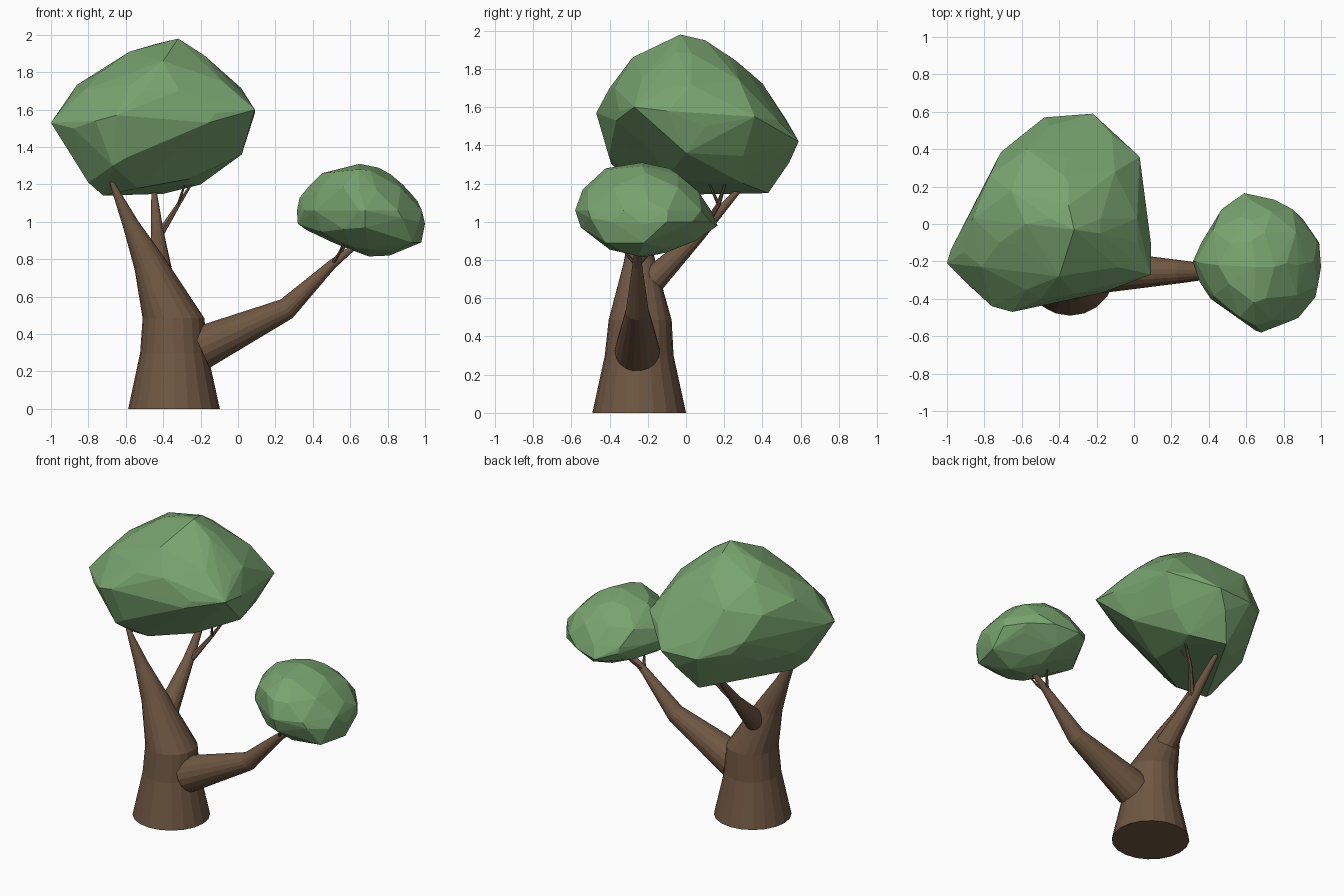
import bpy, bmesh
from mathutils import Vector


def material(name, rgb):
    m = bpy.data.materials.new(name)
    m.diffuse_color = (*rgb, 1)
    return m


BARK = material("bark", (0.16, 0.095, 0.055))
LEAF = material("leaves", (0.19, 0.37, 0.16))


def finish(name, bm, mat):
    bmesh.ops.recalc_face_normals(bm, faces=bm.faces[:])
    me = bpy.data.meshes.new(name)
    bm.to_mesh(me)
    bm.free()
    ob = bpy.data.objects.new(name, me)
    bpy.context.collection.objects.link(ob)
    me.materials.append(mat)
    return ob


def limb(name, path, sides, upright=0):
    """Tapered tube through (x, y, z, radius) points; first `upright` rings stay level."""
    bm = bmesh.new()
    pts = [Vector(p[:3]) for p in path]
    rings = []
    for i, p in enumerate(pts):
        d = pts[min(i + 1, len(pts) - 1)] - pts[max(i - 1, 0)]
        up = Vector((0, 0, 1))
        q = up.rotation_difference(d.normalized() if i >= upright else up).to_matrix().to_4x4()
        q.translation = p
        rings.append(bmesh.ops.create_circle(bm, segments=sides, radius=path[i][3], matrix=q)["verts"])
    for a, b in zip(rings, rings[1:]):
        for k in range(sides):
            j = (k + 1) % sides
            bm.faces.new((a[k], a[j], b[j], b[k]))
    bm.faces.new(rings[0][::-1])
    bm.faces.new(rings[-1])
    return finish(name, bm, BARK)


def crown(name, centre, half, points):
    """Faceted hull over the given surface points, filled out by a fitted ball."""
    c, h = Vector(centre), Vector(half)
    ctrl = []
    for p in points:
        q = Vector([(p[i] - c[i]) / h[i] for i in range(3)])
        ctrl.append((q.normalized(), q.length))
    bm = bmesh.new()
    bmesh.ops.create_icosphere(bm, subdivisions=2, radius=1)
    for v in bm.verts:
        n = v.co.normalized()
        w = [1 / (1.004 - n.dot(d)) ** 2 for d, _ in ctrl]
        # kept a little tighter underneath
        r = (0.97 if n.z > -0.2 else 0.93) * sum(a * l for a, (_, l) in zip(w, ctrl)) / sum(w)
        v.co = c + Vector([n[i] * h[i] * r for i in range(3)])
    cloud = [v.co.copy() for v in bm.verts] + [Vector(p) for p in points]
    bm.clear()
    for p in cloud:
        bm.verts.new(p)
    bmesh.ops.convex_hull(bm, input=bm.verts[:])
    bmesh.ops.delete(bm, geom=[v for v in bm.verts if not v.link_faces], context="VERTS")
    return finish(name, bm, LEAF)


# Trunk and main limbs
limb("trunk", [(-.342, -.245, 0, .245), (-.343, -.245, .3, .18), (-.345, -.24, .485, .165),
               (-.475, -.243, .78, .085), (-.573, -.245, .985, .044), (-.67, -.25, 1.2, .014),
               (-.7, -.25, 1.28, .006)], 20, upright=3)
limb("side_branch", [(-.2, -.255, .325, .118), (.26, -.255, .535, .06),
                     (.5, -.255, .77, .026), (.7, -.25, .93, .008)], 18)
limb("back_branch", [(-.41, -.21, .66, .075), (-.43, .07, .935, .035), (-.45, .28, 1.17, .014),
                     (-.46, .33, 1.25, .006)], 14)

# Twigs reaching into the crowns
for i, path in enumerate([
    [(-.42, .07, .93, .022), (-.32, .17, 1.09, .012), (-.22, .22, 1.25, .005)],
    [(-.32, .17, 1.09, .009), (-.27, .1, 1.25, .004)],
    [(-.66, -.247, 1.17, .01), (-.63, -.15, 1.3, .005)],
    [(.5, -.255, .77, .012), (.55, -.2, .83, .008), (.6, -.14, .92, .004)],
    [(.5, -.255, .77, .012), (.54, -.31, .83, .008), (.58, -.36, .92, .004)],
]):
    limb(f"twig_{i + 1}", path, 6)

# Leaf crowns: outline points, then upper points, then underside points
crown("large_crown", (-.45, .03, 1.53), (.54, .53, .43), [
    (-1, -.21, 1.53), (-.92, -.04, 1.55), (-.76, .2, 1.5), (-.65, .43, 1.45),
    (-.48, .57, 1.42), (-.22, .59, 1.42), (.03, .36, 1.55), (.05, .1, 1.5),
    (.09, -.1, 1.58), (.09, -.27, 1.6), (-.12, -.35, 1.58), (-.4, -.4, 1.55),
    (-.65, -.47, 1.57), (-.76, -.44, 1.54), (-.88, -.33, 1.5),
    (-.91, -.15, 1.65), (-.72, -.1, 1.81), (-.58, 0, 1.91), (-.32, -.03, 1.98),
    (-.18, -.05, 1.89), (.02, -.1, 1.7), (-.5, -.4, 1.7), (-.4, -.28, 1.86),
    (-.35, .1, 1.95), (-.35, .22, 1.87), (-.35, .35, 1.74), (-.35, .5, 1.55),
    (-.3, .54, 1.31), (-.4, .43, 1.15), (-.35, .2, 1.18), (-.2, .3, 1.2),
    (.02, 0, 1.36), (-.72, -.15, 1.14), (-.8, -.2, 1.21), (-.28, -.25, 1.37),
    (-.5, .05, 1.2), (-.67, -.39, 1.3), (-.75, 0, 1.25)])
crown("small_crown", (.65, -.21, 1.06), (.345, .37, .25), [
    (.315, -.2, 1.06), (.36, -.1, 1.05), (.47, .08, 1.02), (.59, .165, .98),
    (.75, .13, 1.0), (.9, .03, 1.0), (.99, -.1, 1.0), (1, -.23, .99),
    (.97, -.39, 1.0), (.88, -.5, 1.02), (.68, -.58, 1.06), (.53, -.48, 1.06), (.41, -.4, 1.06),
    (.33, -.2, 1.13), (.45, -.22, 1.26), (.65, -.23, 1.31), (.75, -.23, 1.29),
    (.88, -.22, 1.2), (.96, -.2, 1.11), (.65, -.54, 1.17), (.64, -.42, 1.28),
    (.63, -.09, 1.28), (.63, .02, 1.2), (.62, .13, 1.06),
    (.98, -.22, .89), (.81, -.25, .82), (.7, -.22, .815), (.58, -.22, .86), (.32, -.22, .99),
    (.93, -.42, .89), (.83, -.33, .84),
    (.68, .05, .9), (.68, -.1, .84), (.7, -.4, .855), (.68, -.55, .97)])
